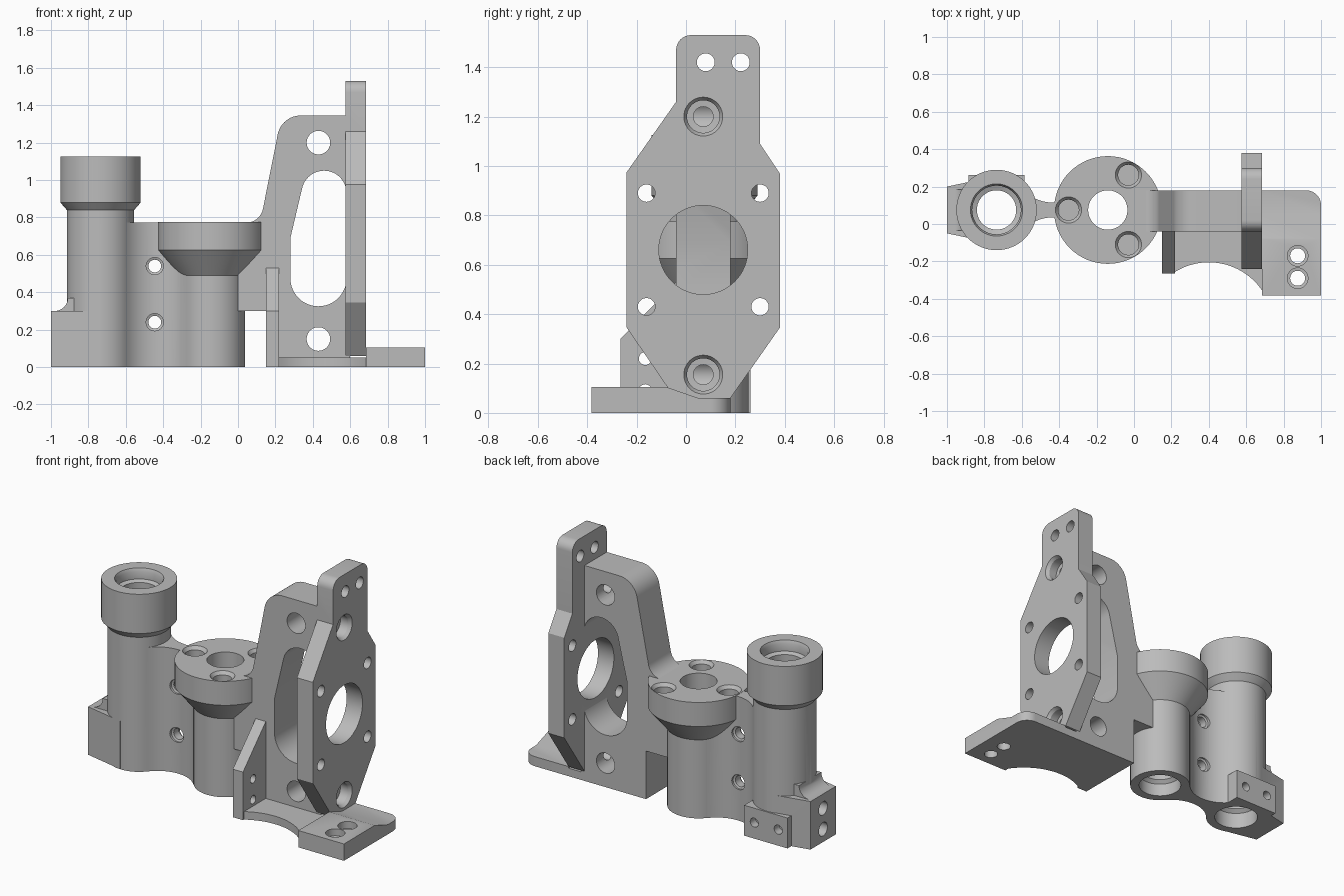
import bpy, bmesh
from math import sin, cos, pi, radians, sqrt

if "Cube" in bpy.data.objects:
    bpy.data.objects.remove(bpy.data.objects["Cube"])

grey = bpy.data.materials.new("plain grey")
grey.diffuse_color = (0.5, 0.5, 0.5, 1)
grey.use_nodes = True
grey.node_tree.nodes["Principled BSDF"].inputs["Base Color"].default_value = grey.diffuse_color


def place(axis, u, v, t):
    # 2D section point (u, v) at distance t along the axis
    return {'x': (t, u, v), 'y': (u, t, v), 'z': (u, v, t)}[axis]


def solid(name, axis, rings):
    # stack of equal-length 2D rings [(points, t)] closed with end caps
    bm = bmesh.new()
    loops = [[bm.verts.new(place(axis, u, v, t)) for u, v in pts] for pts, t in rings]
    n = len(loops[0])
    for a, b in zip(loops, loops[1:]):
        for i in range(n):
            j = (i + 1) % n
            bm.faces.new((a[i], a[j], b[j], b[i]))
    bm.faces.new(loops[0])
    bm.faces.new(loops[-1])
    bmesh.ops.recalc_face_normals(bm, faces=bm.faces)
    me = bpy.data.meshes.new(name)
    bm.to_mesh(me)
    bm.free()
    me.materials.append(grey)
    ob = bpy.data.objects.new(name, me)
    bpy.context.collection.objects.link(ob)
    return ob


def prism(name, axis, pts, a, b):
    return solid(name, axis, [(pts, a), (pts, b)])


def box(name, x, y, z):
    return prism(name, 'z', [(x[0], y[0]), (x[1], y[0]), (x[1], y[1]), (x[0], y[1])], *z)


def turned(name, axis, c, profile, n=64):
    # round part from (radius, t) steps about centre c
    return solid(name, axis, [([(c[0] + r * cos(2 * pi * i / n), c[1] + r * sin(2 * pi * i / n))
                                for i in range(n)], t) for r, t in profile])


def hole(axis, c, r, a, b):
    return turned("hole_cutter", axis, c, [(r, a), (r, b)], 40)


def arc(cx, cy, r, a0, a1, n=16):
    return [(cx + r * cos(radians(a0 + (a1 - a0) * i / n)),
             cy + r * sin(radians(a0 + (a1 - a0) * i / n))) for i in range(n + 1)]


def combine(base, op, parts):
    bpy.context.view_layer.objects.active = base
    for p in parts:
        m = base.modifiers.new(op, 'BOOLEAN')
        m.operation, m.solver, m.object = op, 'EXACT', p
        bpy.ops.object.modifier_apply(modifier=m.name)
        bpy.data.objects.remove(p)


def finish(ob):
    bpy.ops.object.select_all(action='DESELECT')
    ob.select_set(True)
    bpy.context.view_layer.objects.active = ob
    bpy.ops.object.shade_smooth_by_angle(angle=radians(30))


# ---- housing: two turned columns joined by a waisted web ----
P, Q, Y = -0.735, -0.14, 0.075
housing = turned("column_housing", 'z', (P, Y),
                 [(.18, 0), (.18, .84), (.215, .88), (.215, 1.125)])
column = turned("flanged_column", 'z', (Q, Y),
                [(.178, 0), (.178, .49), (.288, .625), (.288, .775)])

# web sides are arcs tangent to both columns
half, mid, rc, waist = (Q - P) / 2, (P + Q) / 2, .18, .04
R = (half ** 2 + waist ** 2 - rc ** 2) / (2 * (rc - waist))
d = R + waist
s = R / sqrt(half ** 2 + d ** 2)
k = R / (R + rc)
side = []
for i in range(21):
    x = half * k * (-1 + i / 10)
    side.append((mid + x, d - sqrt(R * R - x * x)))
web_pts = [(x, Y - h) for x, h in side] + [(x, Y + h) for x, h in reversed(side)]
web = prism("web", 'z', web_pts, 0, .774)

# foot block, its swept top and the small rear pad
foot = prism("foot", 'z', [(-1, -.05), (-.74, -.105), (-.74, .255), (-1, .2)], 0, .3)
sweep = prism("foot_sweep", 'y', [(-.99, .28), (-.99, .3)] +
              arc(-.98, .37, .07, -85, 0, 8) + [(-.84, .37), (-.84, .28)], -.035, .185)
pad = box("rear_pad", (-.885, -.585), (.1, .262), (0, .19))
combine(housing, 'UNION', [web, column, foot, sweep, pad])

cuts = [
    turned("bore", 'z', (P, Y), [(.128, -.01), (.128, .1), (.105, .12), (.105, 1.05),
                                 (.13, 1.06), (.13, 1.105), (.142, 1.13)]),
    turned("bore", 'z', (Q, Y), [(.125, -.01), (.125, .08), (.105, .1), (.105, .79)]),
]
for c in ((-.35, .075), (-.03, .262), (-.03, -.11)):      # flange screw holes
    cuts.append(turned("hole_cutter", 'z', c, [(.055, .65), (.055, .755), (.074, .78)], 40))
for z in (.24, .54):                                       # web cross holes
    cuts.append(turned("hole_cutter", 'y', (-.445, z),
                       [(.046, -.2), (.046, .045), (.034, .05), (.034, .1), (.046, .105), (.046, .35)], 40))
for z in (.08, .21):                                       # foot end holes
    cuts.append(hole('x', (Y, z), .042, -1.05, -.92))
for x in (-.82, -.655):                                    # rear pad holes
    cuts.append(hole('y', (x, .1), .028, .21, .3))
combine(housing, 'DIFFERENCE', cuts)
finish(housing)

# ---- upright bracket with a slot ----
outline = ([(.0, .3), (.15, .3), (.15, 0), (.6, 0), (.6, 1.345)] +
           arc(.335, 1.22, .125, 90, 168.7) + arc(.045, .863, .09, -11.3, -90) + [(.0, .773)])
bracket = prism("upright_bracket", 'y', outline, -.04, .18)
slot = prism("slot_cutter", 'y', arc(.43, .475, .15, 180, 360, 24) +
             arc(.46, .93, .12, 0, 168, 24) + [(.28, .69)], -.1, .25)
combine(bracket, 'DIFFERENCE', [slot, hole('y', (.43, 1.2), .063, -.1, .25),
                                hole('y', (.43, .15), .063, -.1, .25)])

# mounting plate
plate = prism("mounting_plate", 'x',
              [(-.04, 1.26)] + arc(.02, 1.47, .06, 180, 90, 8) + arc(.24, 1.47, .06, 90, 0, 8) +
              [(.3, 1.09), (.38, .97), (.38, .345), (.18, .06), (-.045, .06), (-.24, .345), (-.24, .975)],
              .575, .685)
# gusset, arched floor and stepped toe
gusset = prism("gusset", 'x', [(-.265, 0), (-.265, .3), (-.04, .53), (0, .53), (0, 0)], .15, .22)
floor = prism("floor", 'z', [(.15, .18), (.15, -.265), (.22, -.265)] +
              arc(.4, -.55, .345, 121.4, 34.3, 24) + [(.69, -.37), (.69, .18)], 0, .05)
toe = prism("toe", 'x', [(-.383, 0), (.18, 0), (.18, .06), (.05, .06), (-.08, .105), (-.383, .105)],
            .685, 1)
combine(bracket, 'UNION', [plate, gusset, floor, toe])

cuts = [turned("centre_hole", 'x', (.07, .66), [(.18, .57), (.18, .7)]),
        prism("corner_cutter", 'z', arc(.92, .1, .08, 0, 90, 10) + [(.92, .2), (1.02, .2), (1.02, .1)],
              -.01, .2)]
for y in (-.16, .3):                                       # plate corner holes
    for z in (.43, .89):
        cuts.append(hole('x', (y, z), .035, .56, .7))
for y in (.08, .222):                                      # plate top holes
    cuts.append(hole('x', (y, 1.42), .036, .56, .7))
for z in (.155, 1.2):                                      # counterbored bolts
    cuts.append(turned("bolt_cutter", 'x', (.07, z), [(.04, .43), (.04, .61), (.066, .612), (.066, .665),
                                                      (.082, .69)], 40))
for z in (.09, .22):                                       # gusset holes
    cuts.append(hole('x', (-.165, z), .026, .1, .26))
for y in (-.17, -.29):                                     # toe holes
    cuts.append(turned("hole_cutter", 'z', (.875, y), [(.04, -.01), (.04, .06), (.055, .062), (.055, .12)], 40))
combine(bracket, 'DIFFERENCE', cuts)
finish(bracket)
